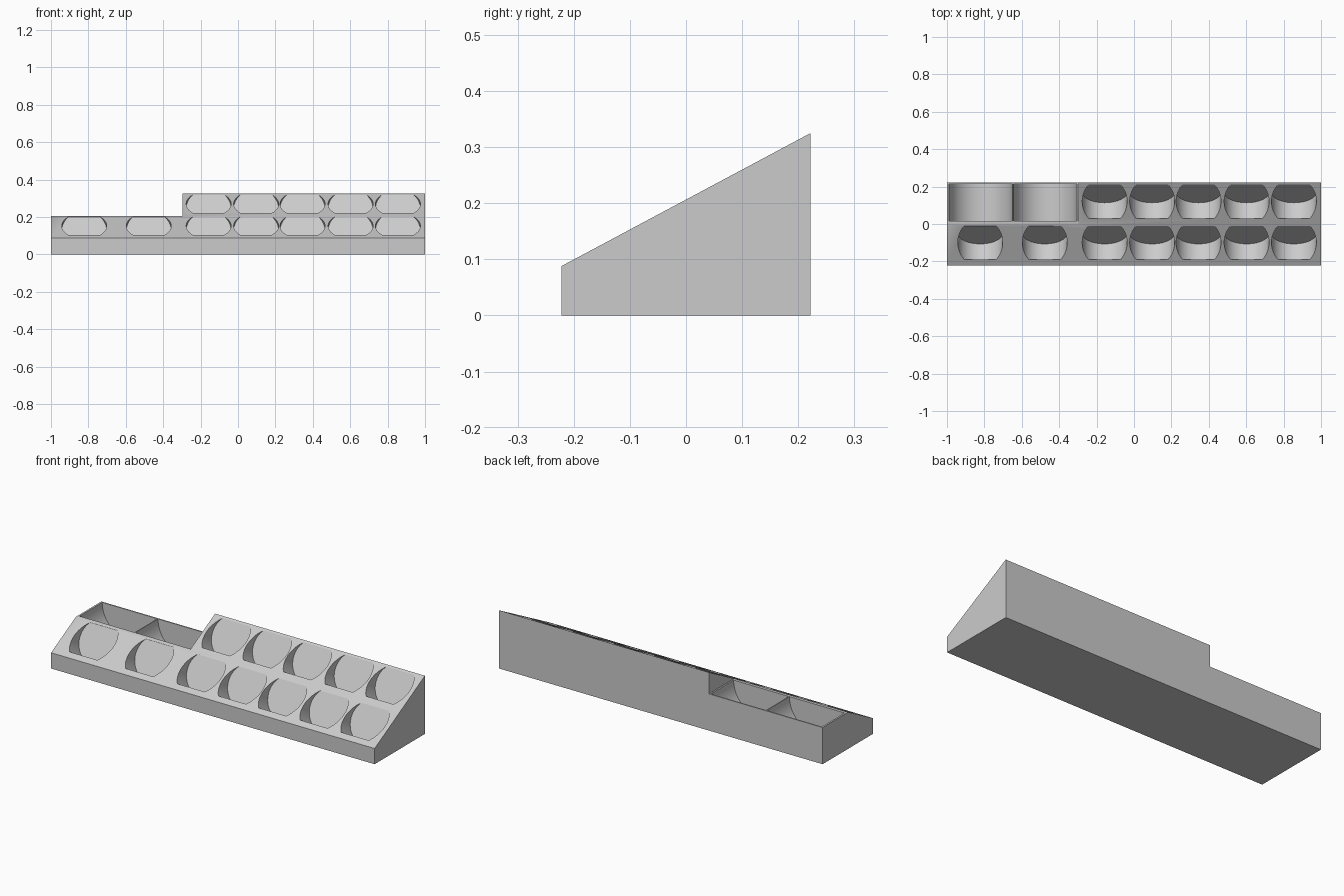
import bpy
import bmesh
import math
from mathutils import Matrix, Vector

if "Cube" in bpy.data.objects:
    bpy.data.objects.remove(bpy.data.objects["Cube"], do_unlink=True)

DEPTH = 0.222                      # half depth
FRONT_Z, BACK_Z = 0.088, 0.325     # heights of front and back edges
RISE = (BACK_Z - FRONT_Z) / (2 * DEPTH)
SLOPE = math.atan(RISE)
STEP_Z, STEP_X = 0.205, -0.297     # low bin area at the back right


def slope_z(y):
    return FRONT_Z + RISE * (y + DEPTH)


def finish(name, bm):
    bmesh.ops.recalc_face_normals(bm, faces=bm.faces)
    mesh = bpy.data.meshes.new(name)
    bm.to_mesh(mesh)
    bm.free()
    obj = bpy.data.objects.new(name, mesh)
    bpy.context.collection.objects.link(obj)
    return obj


def add_cylinder(bm, centre, radius, length, tilt):
    # axis runs front to back, front end raised by the tilt
    matrix = Matrix.Translation(centre) @ Matrix.Rotation(math.pi / 2 - tilt, 4, "X")
    bmesh.ops.create_cone(bm, cap_ends=True, segments=72, radius1=radius,
                          radius2=radius, depth=length, matrix=matrix)


def cut(target, cutter):
    cutter.hide_render = True
    mod = target.modifiers.new(cutter.name, "BOOLEAN")
    mod.operation = "DIFFERENCE"
    mod.solver = "EXACT"
    mod.object = cutter
    bpy.context.view_layer.objects.active = target
    bpy.ops.object.modifier_apply(modifier=mod.name)
    bpy.data.objects.remove(cutter, do_unlink=True)


# Wedge body from its side profile
bm = bmesh.new()
profile = [(-DEPTH, 0), (DEPTH, 0), (DEPTH, BACK_Z), (-DEPTH, FRONT_Z)]
side = bm.faces.new([bm.verts.new((-1, y, z)) for y, z in profile])
extruded = bmesh.ops.extrude_face_region(bm, geom=[side])["geom"]
bmesh.ops.translate(bm, vec=(2, 0, 0),
                    verts=[v for v in extruded if isinstance(v, bmesh.types.BMVert)])
body = finish("sloped_holder", bm)

# Lowered step behind the two front right pockets
bm = bmesh.new()
bmesh.ops.create_cube(bm, size=1, matrix=Matrix.Translation((STEP_X - 0.5, 0, STEP_Z + 0.5))
                      @ Matrix.Diagonal((1, 2, 1, 1)))
cut(body, finish("step_cutter", bm))

# Tilted round pockets in two rows, and two half-round bins
bm = bmesh.new()
back_row = [-0.157, 0.097, 0.345, 0.602, 0.855]
front_row = [-0.822, -0.477] + back_row
chord = 0.102
length = 2 * chord * math.cos(2 * SLOPE)
for y, row in ((-0.1, front_row), (0.12, back_row)):
    for x in row:
        add_cylinder(bm, Vector((x, y, slope_z(y))), 0.12, length, SLOPE)
for x in (-0.82, -0.475):
    add_cylinder(bm, Vector((x, 0.115, STEP_Z)), 0.17, 0.2, 0)
cut(body, finish("pocket_cutter", bm))

# Plain grey material
grey = bpy.data.materials.new("light_grey")
grey.use_nodes = True
grey.diffuse_color = (0.6, 0.6, 0.6, 1)
grey.node_tree.nodes["Principled BSDF"].inputs["Base Color"].default_value = grey.diffuse_color
body.data.materials.clear()
body.data.materials.append(grey)
for poly in body.data.polygons:
    poly.material_index = 0

bpy.ops.object.select_all(action="DESELECT")
body.select_set(True)
bpy.context.view_layer.objects.active = body
bpy.ops.object.shade_smooth_by_angle(angle=math.radians(30))
